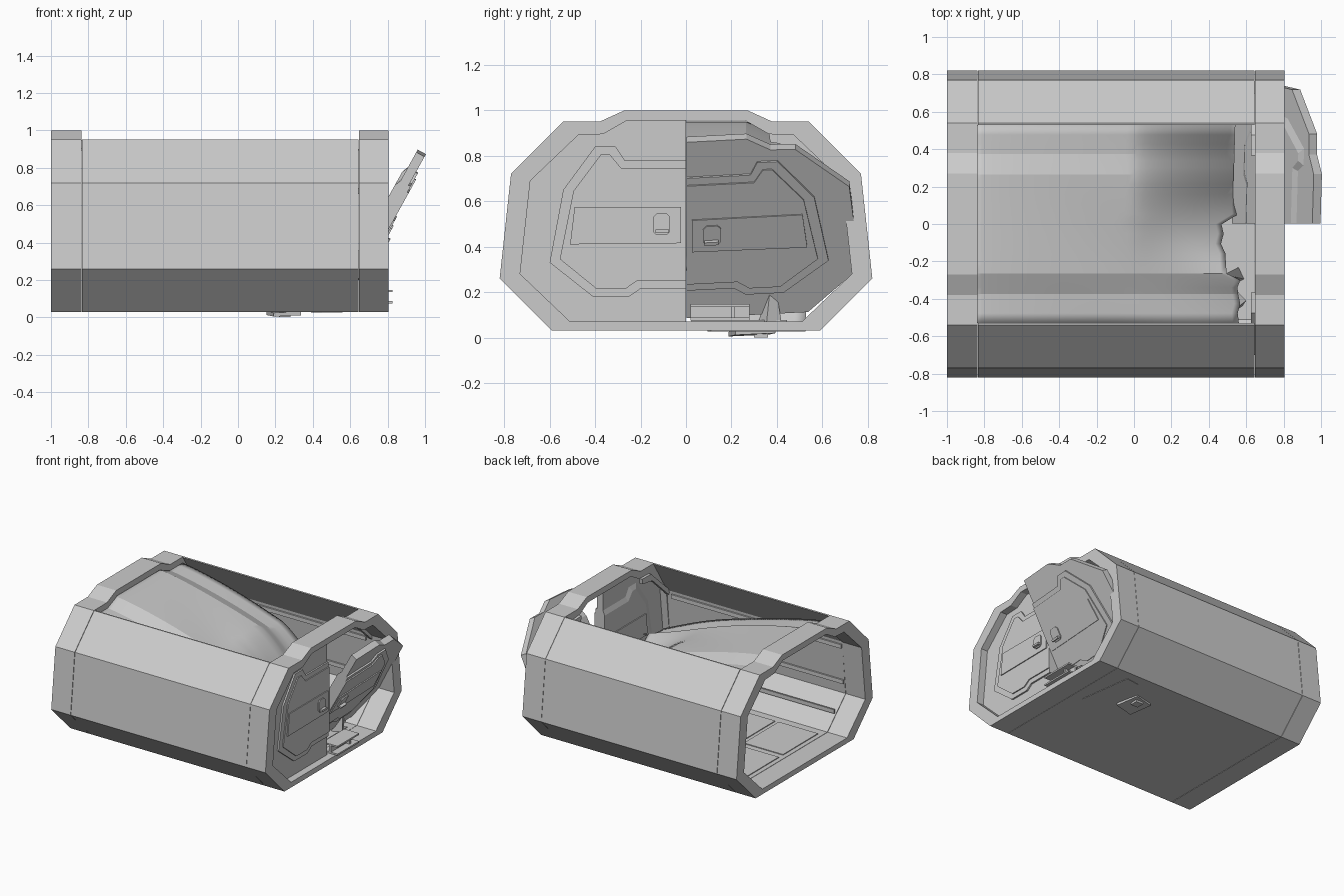
import bpy, bmesh, math, random
from mathutils import Matrix, Vector

if "Cube" in bpy.data.objects:
    bpy.data.objects.remove(bpy.data.objects["Cube"])

random.seed(4)
OUT = [(.59, .03), (.82, .26), (.77, .72), (.54, .95), (.38, .95), (.27, 1.0)]
INN = [(.51, .07), (.73, .28), (.685, .69), (.475, .89), (.365, .895), (.26, .955)]


def full(half):
    return half + [(-y, z) for y, z in reversed(half)]


def finish(name, bm, smooth=None):
    bmesh.ops.recalc_face_normals(bm, faces=bm.faces)
    me = bpy.data.meshes.new(name)
    bm.to_mesh(me)
    bm.free()
    if smooth:
        me.shade_smooth()
        me.set_sharp_from_angle(angle=math.radians(smooth))
    ob = bpy.data.objects.new(name, me)
    bpy.context.collection.objects.link(ob)
    return ob


def prism(bm, pts, x0, x1, inset_pts=None):
    """Extrude a (y, z) outline along x, optionally tapering to another outline."""
    a = [bm.verts.new((x0, y, z)) for y, z in pts]
    b = [bm.verts.new((x1, y, z)) for y, z in (inset_pts or pts)]
    n = len(a)
    for i in range(n):
        j = (i + 1) % n
        bm.faces.new((a[i], a[j], b[j], b[i]))
    bm.faces.new(a)
    bm.faces.new(b)


def ring(name, outer, inner, x0, x1):
    bm = bmesh.new()
    loops = [[bm.verts.new((x, y, z)) for y, z in p]
             for p, x in ((outer, x0), (outer, x1), (inner, x1), (inner, x0))]
    n = len(outer)
    for k in range(4):
        a, b = loops[k], loops[(k + 1) % 4]
        for i in range(n):
            j = (i + 1) % n
            bm.faces.new((a[i], a[j], b[j], b[i]))
    return finish(name, bm)


def box(bm, lo, hi, rot=None):
    lo, hi = Vector(lo), Vector(hi)
    m = Matrix.Translation((lo + hi) / 2)
    if rot:
        for ang, ax in zip(rot, 'XYZ'):
            m = m @ Matrix.Rotation(math.radians(ang), 4, ax)
    bmesh.ops.create_cube(bm, size=1, matrix=m @ Matrix.Diagonal((*(hi - lo), 1)))


# End frames
ring("rear_frame", full(OUT), full(INN), -1.0, -.837)
ring("door_frame", full(OUT), full(INN), .646, .805)

# Open-topped hull between the frames
bm = bmesh.new()
hull_in = [(.51, .07), (.73, .28), (.69, .69), (.528, .948)]
prism(bm, OUT[3::-1] + [(-y, z) for y, z in OUT[:4]]
      + [(-y, z) for y, z in hull_in[::-1]] + hull_in, -.834, .644)
finish("hull_walls", bm)

# Interior wall rails and floor plates
bm = bmesh.new()
for s in (-1, 1):
    for y, z, h in ((.69, .64, .03), (.715, .36, .03), (.61, .175, .03)):
        box(bm, (-.83, min(s * y, s * (y - .012)), z), (.60, max(s * y, s * (y - .012)), z + h))
finish("wall_rails", bm)
bm = bmesh.new()
for i in range(4):
    for s in (-1, 1):
        x = -.80 + i * .36
        box(bm, (x, s * .235 - .21, .06), (x + .33, s * .235 + .21, .076))
finish("floor_plates", bm)


# Door leaf with stepped panels on both faces and a hatch handle
def door(name, side):
    bm = bmesh.new()
    m = lambda pts: [(side * y, z) for y, z in pts]
    prism(bm, m([(0, .07)] + [(y + .003, z) for y, z in INN] + [(0, .955)]), -.05, 0)
    step = [(0, .215), (.20, .215), (.25, .18), (.41, .18), (.60, .33),
            (.54, .65), (.40, .84), (.31, .84), (.27, .78), (0, .78)]
    step2 = [(0, .25), (.215, .25), (.265, .215), (.395, .215), (.555, .345),
             (.495, .645), (.375, .805), (.335, .805), (.285, .745), (0, .745)]
    prism(bm, m(step), 0, .012, m(step))
    prism(bm, m(step2), .012, .02)
    prism(bm, m(step), -.05, -.065, m(step2))
    plate = [(.022, .415), (.51, .41), (.49, .575), (.022, .575)]
    prism(bm, m(plate), .018, .027)
    prism(bm, m(plate), -.062, -.072)
    hatch = [(.07, .465), (.085, .45), (.13, .45), (.145, .465),
             (.145, .53), (.13, .545), (.085, .545), (.07, .53)]
    prism(bm, m(hatch), .025, .035)
    box(bm, (.03, side * .105 - .03, .46), (.055, side * .105 + .03, .475))
    return finish(name, bm)


door("closed_door", -1).location.x = .75

# Broken leaf, slightly skewed, leaning out through the doorway
fallen = door("broken_door", 1)
for v in fallen.data.vertices:
    v.co = (v.co.x, v.co.y * (1.04 if v.co.z < .8 else 1), v.co.z - .07 + .06 * v.co.y)
fallen.rotation_euler = (0, math.radians(29), 0)
fallen.location = (.568, .003, .085)

# Collapsed ceiling sheet: sagging, falling to the floor on the broken side
prof = [(-.528, .905), (-.375, .905), (-.265, .95), (.265, .95), (.375, .905), (.528, .905)]
cols = []
for (y0, z0), (y1, z1) in zip(prof, prof[1:]):
    n = 10 if y1 - y0 > .3 else 3
    cols += [(y0 + (y1 - y0) * k / n, z0 + (z1 - z0) * k / n) for k in range(n)]
cols.append(prof[-1])
bm = bmesh.new()
grid = []
N = 44
for y, z in cols:
    end = (.585 if abs(y + .12) > .16 else .49) + random.uniform(-.035, .01)
    b = min(1, max(0, (y + .3) / .45))
    b = b * b * (3 - 2 * b)
    col = []
    for k in range(N + 1):
        x = -.845 + k / N * (end + .845)
        s = max(0, x + .836) / 1.43
        drop = .42 * s ** 1.3 + 1.85 * b * max(0, s - .58) ** 1.5
        wave = .02 * s * s * math.sin(9 * y + 5 * x)
        col.append(bm.verts.new((x, y, max(.05, z - drop + wave))))
    grid.append(col)
for a, b in zip(grid, grid[1:]):
    for k in range(N):
        bm.faces.new((a[k], a[k + 1], b[k + 1], b[k]))
ceiling = finish("collapsed_ceiling", bm, 20)
mod = ceiling.modifiers.new("thickness", 'SOLIDIFY')
mod.thickness = .012
mod.offset = -1

# Torn spikes of metal on the floor
bm = bmesh.new()
for x, y, h, w, lean in ((.60, .37, .24, .05, .02), (.56, -.28, .28, .05, -.08), (.55, -.42, .20, .06, .05)):
    base = [bm.verts.new(p) for p in ((x - .04, y - w, .07), (x + .03, y - w * .3, .07), (x, y + w, .07))]
    tip = bm.verts.new((x + lean, y + .01, .07 + h))
    bm.faces.new(base)
    for i in range(3):
        bm.faces.new((base[i], base[(i + 1) % 3], tip))
finish("torn_spikes", bm)

# Debris: fallen beam by the doorway and fragments pushed through the floor
bm = bmesh.new()
for z in (.075, .135):
    box(bm, (.70, .02, z), (.825, .28, z + .012))
box(bm, (.755, .02, .08), (.77, .28, .14))
box(bm, (.72, .20, .08), (.80, .215, .14))
finish("fallen_beam", bm)
bm = bmesh.new()
box(bm, (.17, .20, .012), (.32, .38, .032), (3, -2, 12))
box(bm, (.42, .10, .027), (.53, .52, .05), (0, 0, 8))
box(bm, (.22, .30, .001), (.28, .36, .03))
finish("floor_fragments", bm)

# Bent scraps behind the frame's upper corners
bm = bmesh.new()
for s in (-1, 1):
    prism(bm, [(s * .475, .895), (s * .365, .90), (s * .37, .86), (s * .49, .84), (s * .685, .66), (s * .70, .69)], .625, .65)
finish("corner_scraps", bm)

# Hanging cable
cu = bpy.data.curves.new("hanging_cable", 'CURVE')
cu.dimensions = '3D'
cu.bevel_depth = .006
cu.bevel_resolution = 1
sp = cu.splines.new('BEZIER')
path = [(-.78, .50, .09), (-.65, .42, .10), (-.55, .45, .16), (-.45, .60, .20)]
sp.bezier_points.add(len(path) - 1)
for bp, co in zip(sp.bezier_points, path):
    bp.co = co
    bp.handle_left_type = bp.handle_right_type = 'AUTO'
bpy.context.collection.objects.link(bpy.data.objects.new("hanging_cable", cu))
